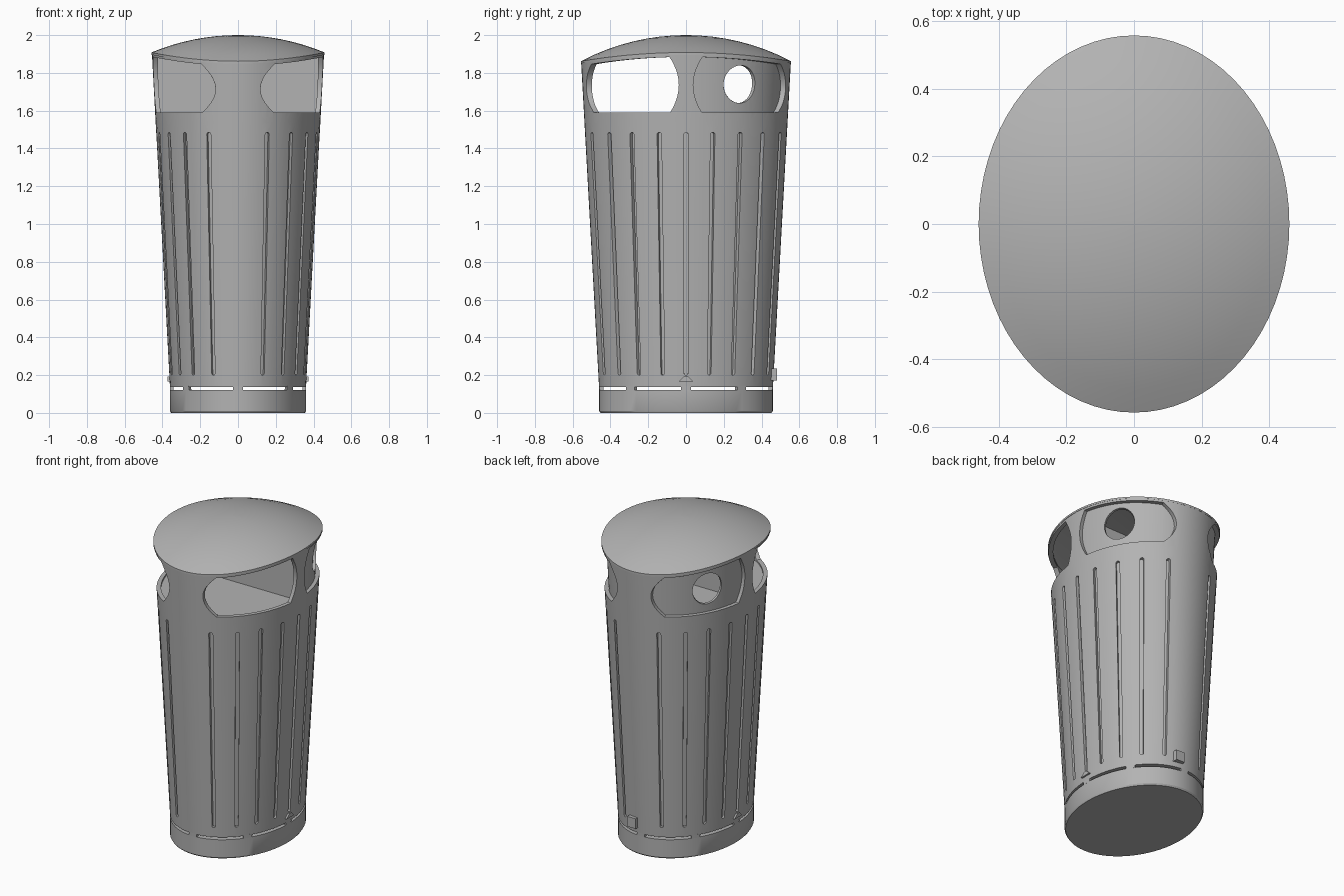
import bpy, bmesh
from math import sin, cos, pi, radians, hypot

if "Cube" in bpy.data.objects:
    bpy.data.objects.remove(bpy.data.objects["Cube"])

grey = bpy.data.materials.new("warm_grey_metal")
grey.use_nodes = True
GREY = (0.45, 0.45, 0.45, 1)
grey.diffuse_color = GREY
grey.node_tree.nodes["Principled BSDF"].inputs["Base Color"].default_value = GREY

SEG = 72
SILL = 1.59


def axes(z):
    """Half width and half depth of the tapered oval at a height."""
    f = max(0, (z - 0.13) / 1.76)
    return 0.36 + 0.095 * f, 0.46 + 0.097 * f


def point(t, z, s=1.0):
    a, b = axes(z)
    return (a * s * cos(t), b * s * sin(t), z)


def dome(x, y):
    return 2 - 1.19 + (1.19 ** 2 - x * x - y * y) ** 0.5


def rim(t):
    """Height of the lid edge at an angle round the oval."""
    return dome(0.455 * cos(t), 0.555 * sin(t))


def finish(name, bm):
    bmesh.ops.remove_doubles(bm, verts=bm.verts, dist=1e-5)
    bmesh.ops.recalc_face_normals(bm, faces=bm.faces)
    me = bpy.data.meshes.new(name)
    bm.to_mesh(me)
    bm.free()
    me.materials.append(grey)
    ob = bpy.data.objects.new(name, me)
    bpy.context.collection.objects.link(ob)
    return ob


def lathe(name, rings):
    """Closed solid from rings, each a function of the angle."""
    bm = bmesh.new()
    loops = [[bm.verts.new(r(2 * pi * i / SEG)) for i in range(SEG)] for r in rings]
    for lo, hi in zip(loops, loops[1:]):
        for i in range(SEG):
            j = (i + 1) % SEG
            bm.faces.new((lo[i], lo[j], hi[j], hi[i]))
    bm.faces.new(loops[0])
    bm.faces.new(loops[-1])
    return finish(name, bm)


def add_patch(bm, columns, s0, s1):
    """Curved block following the wall; columns are (angle, low, high)."""
    rows = [[bm.verts.new(point(t, z, s)) for z, s in
             ((lo, s0), (hi, s0), (hi, s1), (lo, s1))] for t, lo, hi in columns]
    for p, q in zip(rows, rows[1:]):
        for k in range(4):
            m = (k + 1) % 4
            bm.faces.new((p[k], p[m], q[m], q[k]))
    for row, col in ((rows[0], columns[0]), (rows[-1], columns[-1])):
        if col[2] - col[1] > 1e-4:
            bm.faces.new(row)


def round_columns(t, z0, z1, r, steps=8):
    """Slot with round ends, or a disc when its height is twice r."""
    a, b = axes((z0 + z1) / 2)
    speed = hypot(a * sin(t), b * cos(t))
    cols = []
    for i in range(steps + 1):
        w = pi * i / steps
        cols.append((t - r * cos(w) / speed, z0 + r - r * sin(w), z1 - r + r * sin(w)))
    return cols


def window_columns(sx, sy, grow=0.0):
    """Wide window with bowed ends, in one quarter of the oval."""
    g = grow / 0.5
    ends = [(radians(9) - g, -radians(5)), (radians(64.5) + g, radians(10))]
    steps = 8
    cols = []
    for i in range(steps + 1):
        h = sin(pi / 2 * i / steps)
        cols.append((ends[0][0] + ends[0][1] * (1 - h * h), h))
    for i in range(1, 16):
        cols.append((ends[0][0] + (ends[1][0] - ends[0][0]) * i / 16, 1))
    for i in range(steps + 1):
        h = cos(pi / 2 * i / steps)
        cols.append((ends[1][0] + ends[1][1] * (1 - h * h), h))
    out = []
    for t, h in cols:
        lo, hi = SILL - grow, rim(t) - 0.025 + grow
        mid, half = (lo + hi) / 2, (hi - lo) / 2 * h
        out.append((quadrant(t, sx, sy), mid - half, mid + half))
    return out


def quadrant(t, sx, sy):
    t = t if sx > 0 else pi - t
    return t * sy


def cut(ob, bm):
    cutter = finish("cutter", bm)
    cutter.hide_render = True
    mod = ob.modifiers.new("cut", 'BOOLEAN')
    mod.operation = 'DIFFERENCE'
    mod.solver = 'EXACT'
    mod.object = cutter
    bpy.context.view_layer.objects.active = ob
    bpy.ops.object.modifier_apply(modifier=mod.name)
    bpy.data.objects.remove(cutter)


def box(name, centre, size, top=1.0):
    bm = bmesh.new()
    bmesh.ops.create_cube(bm, size=1)
    for v in bm.verts:
        k = top if v.co.z > 0 else 1
        v.co = [c + p * s for c, p, s in zip(centre, (v.co.x, v.co.y * k, v.co.z), size)]
    return finish(name, bm)


SIDES = [(sx, sy) for sx in (1, -1) for sy in (-1, 1)]

# Base with a softened foot
smooth = [lathe("base", [lambda t: point(t, 0, 0.985), lambda t: point(t, 0.01),
                         lambda t: point(t, 0.122)])]

# Spacer posts in the gap between base and body
bm = bmesh.new()
for deg in (0, 40, 90, 140, 180, 220, 270, 320):
    t = radians(deg)
    a, b = axes(0)
    d = 0.027 / hypot(a * sin(t), b * cos(t))
    add_patch(bm, [(t + k * d, 0.12, 0.142) for k in (-1, 0, 1)], 0.95, 1.0)
smooth.append(finish("spacer_posts", bm))

# Tapered body, hollow above the window sill
body = lathe("body", [
    lambda t: point(t, 0.138), lambda t: point(t, SILL - 0.05),
    lambda t: point(t, rim(t) - 0.01),
    lambda t: point(t, rim(t) - 0.01, 0.945), lambda t: point(t, SILL - 0.01, 0.945)])

# Upright grooves and the four windows
bm = bmesh.new()
for side in (0, pi):
    for deg in (-69, -49.5, -32.5, -15.4, 0, 15.4, 32.5, 49.5, 69):
        add_patch(bm, round_columns(side + radians(deg), 0.2, 1.485, 0.011), 0.955, 1.05)
for sx, sy in SIDES:
    add_patch(bm, window_columns(sx, sy), 0.85, 1.1)
cut(body, bm)
smooth.append(body)

# Back windows are closed by recessed panels with a round hole
for sx, name in ((1, "left"), (-1, "right")):
    bm = bmesh.new()
    add_patch(bm, window_columns(sx, 1, 0.008), 0.91, 0.948)
    panel = finish("back_panel_" + name, bm)
    bm = bmesh.new()
    add_patch(bm, round_columns(quadrant(radians(33.5), sx, 1), 1.64, 1.84, 0.1, 24), 0.8, 1.1)
    cut(panel, bm)
    smooth.append(panel)

# Divider between front and back compartments
box("divider", (0, 0, 1.74), (0.85, 0.02, 0.33))

# Domed oval lid with a thin edge
def lid_ring(k, drop=0.0):
    def ring(t):
        x, y = 0.459 * k * cos(t), 0.557 * k * sin(t)
        return (x, y, dome(x, y) - drop)
    return ring


smooth.append(lathe("lid", [lid_ring(0.9, 0.012), lid_ring(1, 0.012)] +
                    [lid_ring(k / 8) for k in range(8, 0, -1)] + [lid_ring(0.01)]))

# Small wedge under the middle groove on each side, and the back lock
for sx, name in ((1, "left"), (-1, "right")):
    box("wedge_" + name, (sx * 0.362, 0, 0.18), (0.02, 0.075, 0.026), 0.3)
box("lock", (0.05, 0.46, 0.203), (0.06, 0.045, 0.065))

# Smooth shading with crisp edges
for ob in smooth:
    bpy.ops.object.select_all(action='DESELECT')
    ob.select_set(True)
    bpy.context.view_layer.objects.active = ob
    bpy.ops.object.shade_smooth_by_angle(angle=radians(30))
